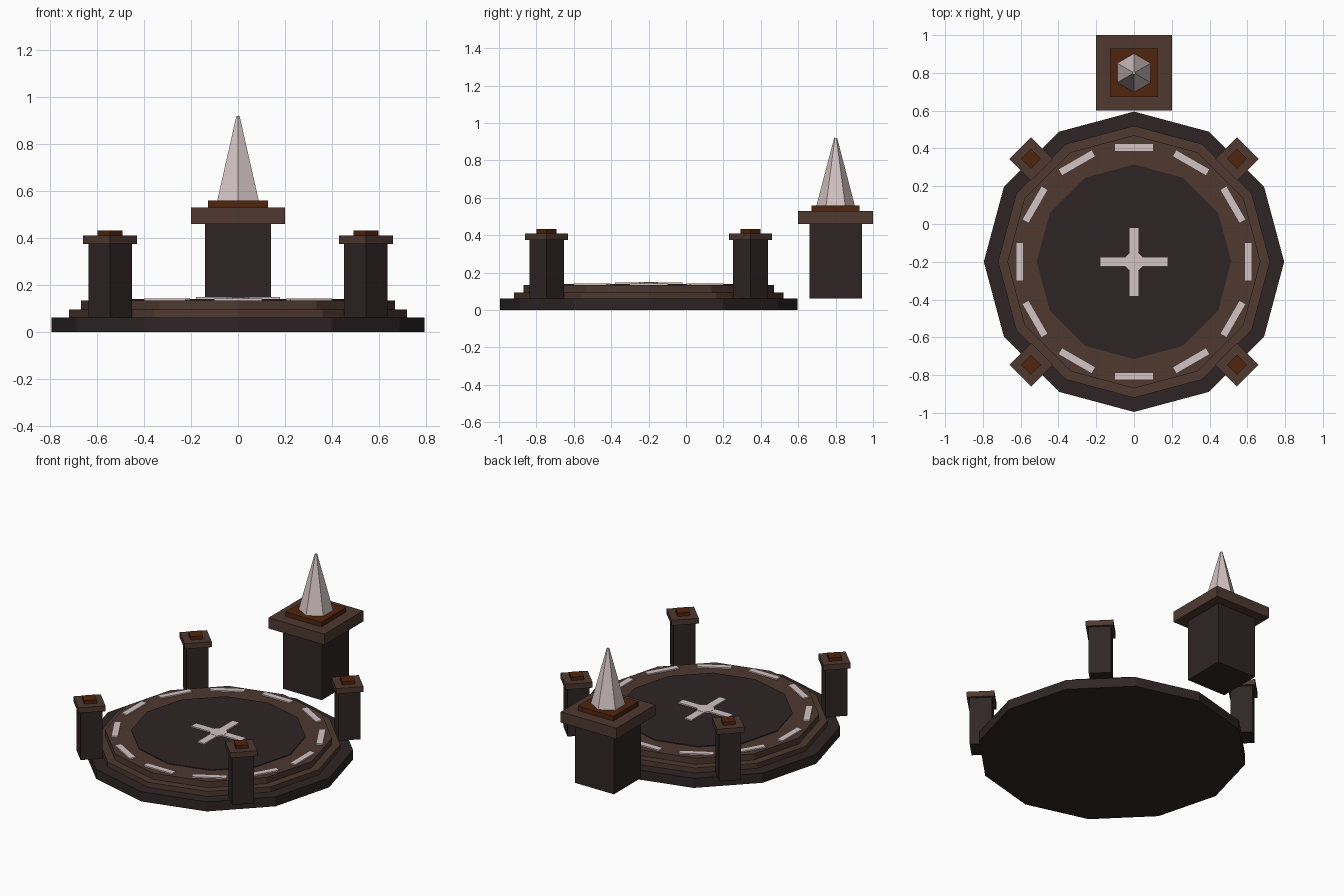
import bpy, bmesh
from math import sin, cos, pi

if "Cube" in bpy.data.objects:
    bpy.data.objects.remove(bpy.data.objects["Cube"])


def material(name, r, g, b):
    lin = [((c / 255 + 0.055) / 1.055) ** 2.4 if c > 10 else c / 255 / 12.92 for c in (r, g, b)]
    m = bpy.data.materials.new(name)
    m.diffuse_color = (*lin, 1)
    m.use_nodes = True
    m.node_tree.nodes["Principled BSDF"].inputs["Base Color"].default_value = m.diffuse_color
    return m


DARK = material("dark stone", 47, 37, 37)
BROWN = material("brown stone", 78, 56, 48)
RUST = material("rust inlay", 80, 36, 14)
PALE = material("pale crystal", 212, 195, 195)


def finish(bm, name, mat):
    bmesh.ops.recalc_face_normals(bm, faces=bm.faces)
    me = bpy.data.meshes.new(name)
    bm.to_mesh(me)
    bm.free()
    me.materials.append(mat)
    ob = bpy.data.objects.new(name, me)
    bpy.context.collection.objects.link(ob)


def frustum(name, mat, x, y, z0, z1, sides, r0, r1=None, start=0.0):
    """Prism or tapered prism with its first corner at the angle start."""
    bm = bmesh.new()
    rings = []
    for z, r in ((z0, r0), (z1, r0 if r1 is None else r1)):
        rings.append([bm.verts.new((x + r * cos(start + 2 * pi * i / sides),
                                    y + r * sin(start + 2 * pi * i / sides), z))
                      for i in range(sides)])
    low, high = rings
    bm.faces.new(low)
    bm.faces.new(high)
    for i in range(sides):
        j = (i + 1) % sides
        bm.faces.new((low[i], low[j], high[j], high[i]))
    finish(bm, name, mat)


def box(name, mat, x, y, z0, z1, lx, ly, turn=0.0):
    bm = bmesh.new()
    corners = []
    for z in (z0, z1):
        for sx, sy in ((-1, -1), (1, -1), (1, 1), (-1, 1)):
            u, v = sx * lx / 2, sy * ly / 2
            corners.append(bm.verts.new((x + u * cos(turn) - v * sin(turn),
                                         y + u * sin(turn) + v * cos(turn), z)))
    for f in ((0, 1, 2, 3), (4, 5, 6, 7), (0, 1, 5, 4), (1, 2, 6, 5), (2, 3, 7, 6), (3, 0, 4, 7)):
        bm.faces.new([corners[i] for i in f])
    finish(bm, name, mat)


CY = -0.2  # centre of the round platform

# Stepped twelve-sided platform
frustum("base_step", DARK, 0, CY, 0, 0.062, 12, 0.795)
frustum("middle_step", BROWN, 0, CY, 0.062, 0.095, 12, 0.72)
frustum("top_step", BROWN, 0, CY, 0.095, 0.135, 12, 0.67)
frustum("floor_disc", DARK, 0, CY, 0.135, 0.14, 12, 0.515)

# Ring of pale bars
for i in range(12):
    a = i * pi / 6
    box("ring_bar", PALE, 0.605 * cos(a), CY + 0.605 * sin(a), 0.135, 0.143, 0.04, 0.205, a)

# Cross in the middle of the floor
box("cross_bar_x", PALE, 0, CY, 0.14, 0.148, 0.36, 0.05)
box("cross_bar_y", PALE, 0, CY, 0.14, 0.1475, 0.05, 0.36)
frustum("cross_hub", PALE, 0, CY, 0.14, 0.149, 8, 0.055, start=pi / 8)

# Four corner pillars, turned to face the centre
for sx in (-1, 1):
    for sy in (-1, 1):
        x, y = 0.545 * sx, CY + 0.545 * sy
        box("pillar_shaft", DARK, x, y, 0.062, 0.375, 0.131, 0.131, pi / 4)
        box("pillar_cap", BROWN, x, y, 0.375, 0.41, 0.163, 0.163, pi / 4)
        box("pillar_inlay", RUST, x, y, 0.41, 0.432, 0.075, 0.075, pi / 4)

# Rear pedestal with crystal spire
box("pedestal_shaft", DARK, 0, 0.8, 0.062, 0.46, 0.28, 0.28)
box("pedestal_cap", BROWN, 0, 0.8, 0.46, 0.53, 0.4, 0.4)
box("pedestal_inlay", RUST, 0, 0.8, 0.53, 0.56, 0.256, 0.256)
frustum("crystal_spire", PALE, 0, 0.8, 0.56, 0.92, 6, 0.102, 0.008, start=pi / 2)
